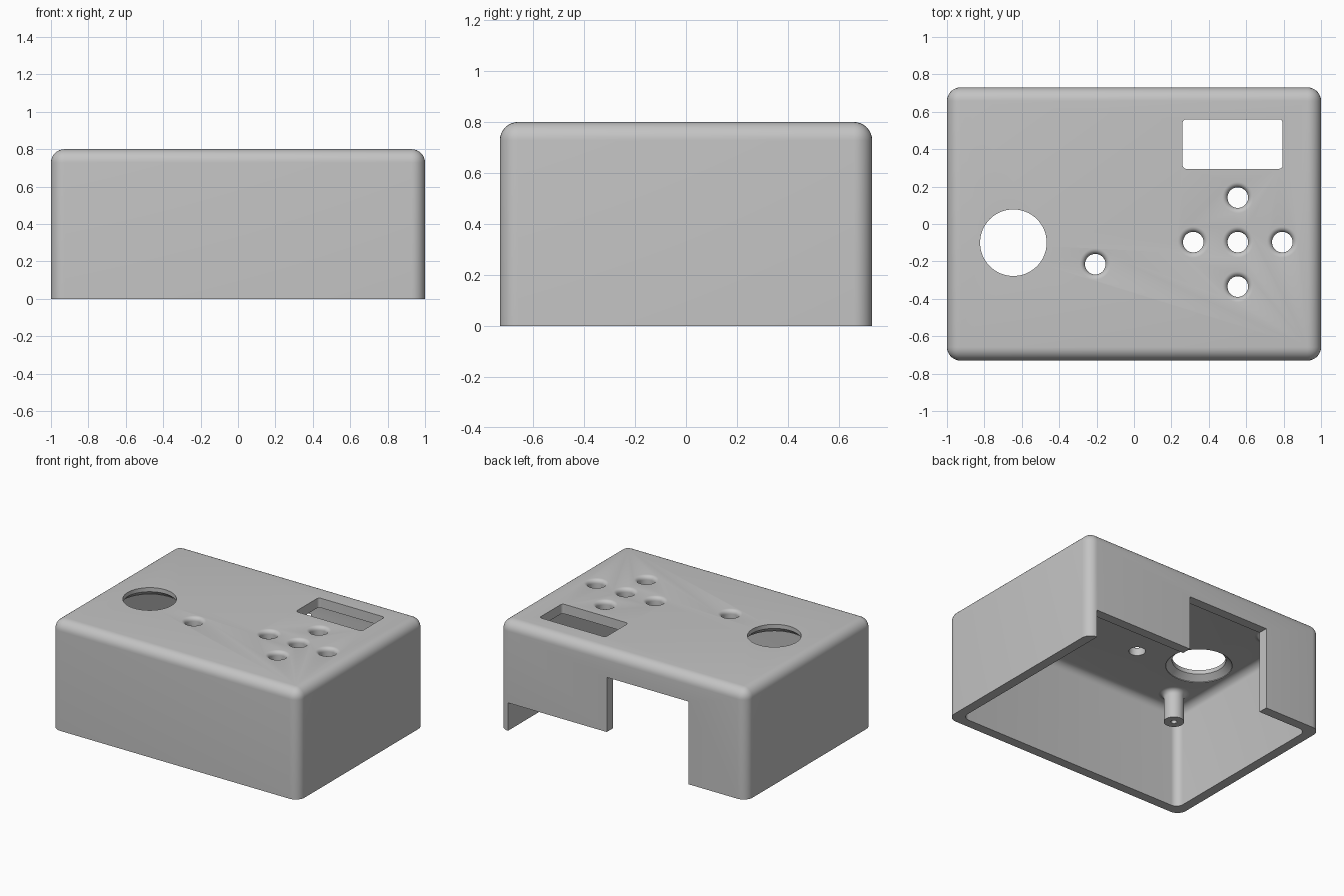
import bpy, bmesh, math
from mathutils import Matrix, Vector

if "Cube" in bpy.data.objects:
    bpy.data.objects.remove(bpy.data.objects["Cube"], do_unlink=True)

GREY = (0.55, 0.55, 0.55, 1)
plastic = bpy.data.materials.new("grey_plastic")
plastic.use_nodes = True
plastic.diffuse_color = GREY
plastic.node_tree.nodes["Principled BSDF"].inputs["Base Color"].default_value = GREY


def make_object(name, bm):
    bmesh.ops.recalc_face_normals(bm, faces=bm.faces)
    mesh = bpy.data.meshes.new(name)
    bm.to_mesh(mesh)
    bm.free()
    mesh.materials.append(plastic)
    obj = bpy.data.objects.new(name, mesh)
    bpy.context.collection.objects.link(obj)
    return obj


def box(name, low, high, radius=0, round_top=False):
    """Box between two corners, optionally with rounded upright and top edges."""
    low, high = Vector(low), Vector(high)
    bm = bmesh.new()
    bmesh.ops.create_cube(bm, size=1, matrix=Matrix.Translation((low + high) / 2)
                          @ Matrix.Diagonal((*(high - low), 1)))
    if radius:
        def rounded(e):
            a, b = (v.co.z for v in e.verts)
            return abs(a - b) > 1e-4 or (round_top and min(a, b) > high.z - 1e-4)
        bmesh.ops.bevel(bm, geom=[e for e in bm.edges if rounded(e)], offset=radius,
                        segments=8, profile=0.5, affect='EDGES')
    return make_object(name, bm)


def lathe(name, profile, x, y, steps=48):
    """Solid of revolution about an upright axis at x, y."""
    bm = bmesh.new()
    verts = [bm.verts.new((x + r, y, z)) for r, z in profile]
    edges = [bm.edges.new(pair) for pair in zip(verts, verts[1:])]
    bmesh.ops.spin(bm, geom=verts + edges, cent=(x, y, 0), axis=(0, 0, 1),
                   angle=math.tau, steps=steps)
    bmesh.ops.remove_doubles(bm, verts=bm.verts, dist=1e-5)
    return make_object(name, bm)


def flare(r, z, size, steps=6):
    """Quarter-round profile widening upwards from radius r at height z."""
    angles = [math.pi / 2 * i / steps for i in range(steps + 1)]
    return [(r + size * (1 - math.cos(a)), z + size * math.sin(a)) for a in angles]


def select_only(obj):
    bpy.ops.object.select_all(action='DESELECT')
    obj.select_set(True)
    bpy.context.view_layer.objects.active = obj


def cut(target, cutter):
    cutter.hide_render = True
    mod = target.modifiers.new("cut", 'BOOLEAN')
    mod.operation = 'DIFFERENCE'
    mod.solver = 'EXACT'
    mod.object = cutter
    select_only(target)
    bpy.ops.object.modifier_apply(modifier=mod.name)
    bpy.data.objects.remove(cutter, do_unlink=True)


# Rounded enclosure, hollow and open underneath
X, Y, TOP, WALL = 1.0, 0.73, 0.8, 0.07
CEILING = TOP - WALL
shell = box("enclosure_shell", (-X, -Y, 0), (X, Y, TOP), 0.072, True)
cut(shell, box("cavity", (WALL - X, WALL - Y, -0.3), (X - WALL, Y - WALL, CEILING), 0.055, True))

# Back wall: tall connector opening and a low notch beside it
cut(shell, box("back_opening", (-0.53, 0.6, -0.2), (0.13, 0.9, 0.605)))
cut(shell, box("back_notch", (0.1, 0.6, -0.2), (X - WALL, 0.9, 0.205)))

# Display window
cut(shell, box("display_window", (0.26, 0.295, 0.6), (0.795, 0.56, 1), 0.02))

# Large round opening, countersunk from inside
cut(shell, lathe("round_opening", [(0, 0.65), (0.22, 0.65), (0.22, 0.735), (0.178, 0.77),
                                   (0.178, 0.9), (0, 0.9)], -0.645, -0.1, 64))

# Button holes with rounded upper edges: a cross of five and a single one
cx, cy, step = 0.555, -0.097, 0.238
spots = [(cx, cy), (cx - step, cy), (cx + step, cy), (cx, cy - step), (cx, cy + step),
         (-0.207, -0.215)]
for x, y in spots:
    profile = [(0, 0.65), (0.055, 0.65)] + flare(0.055, 0.772, 0.028) + [(0.083, 0.9), (0, 0.9)]
    cut(shell, lathe("button_hole", profile, x, y))

# Screw posts under the ceiling, with pilot holes and flared roots
posts = [lathe(name, [(0, 0.62), (0.02, 0.62), (0.02, 0.52), (0.067, 0.52)]
               + flare(0.067, CEILING - 0.035, 0.035) + [(0.102, 0.74), (0, 0.74)], x, y)
         for name, x, y in (("screw_post_front_right", -0.76, -0.495),
                            ("screw_post_front_left", 0.76, -0.495),
                            ("screw_post_back_right", -0.76, 0.495))]

for obj in [shell] + posts:
    select_only(obj)
    bpy.ops.object.shade_smooth_by_angle(angle=math.radians(30))
